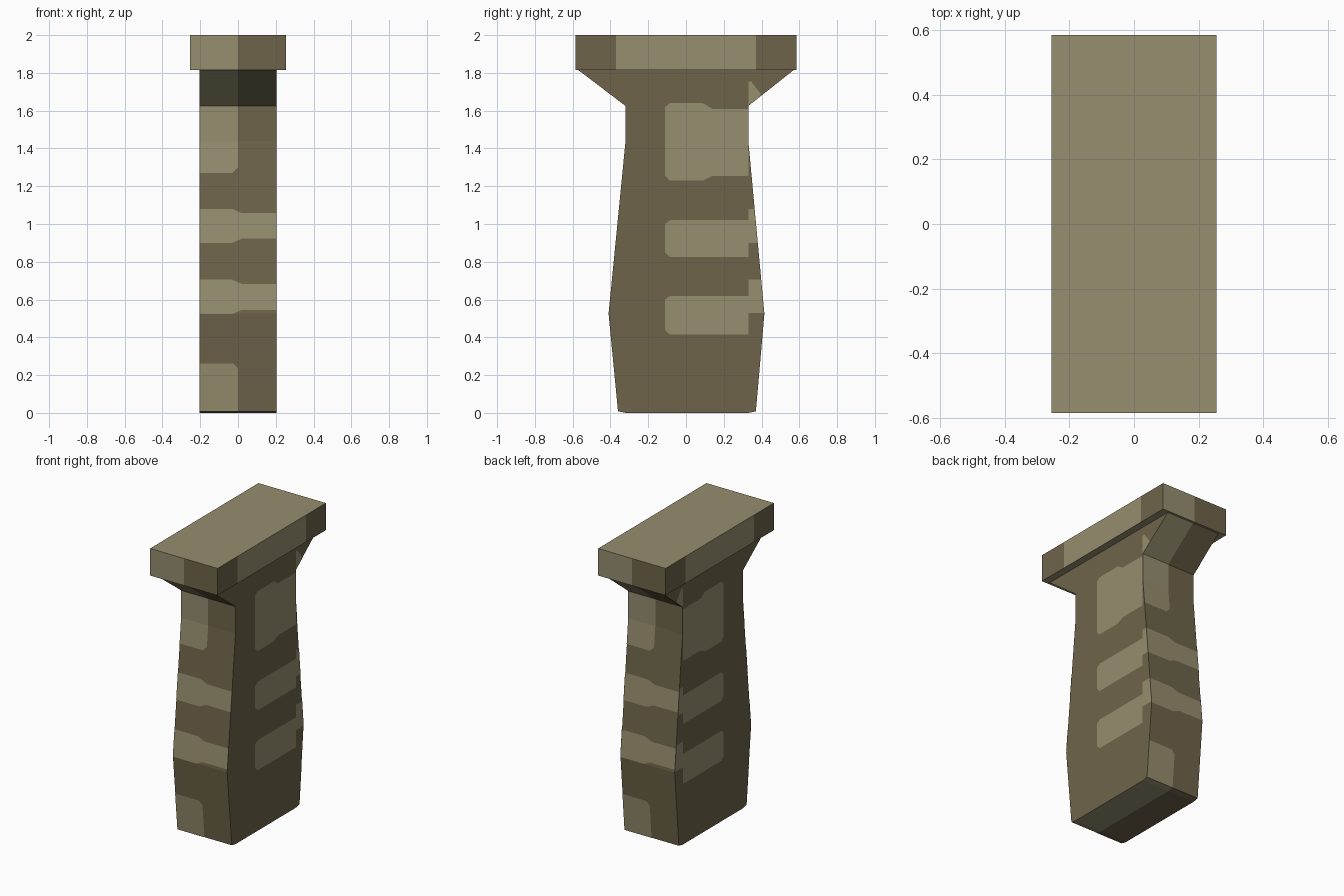
import bpy, bmesh
from mathutils import Vector

if "Cube" in bpy.data.objects:
    bpy.data.objects.remove(bpy.data.objects["Cube"])


def srgb(r, g, b):
    f = lambda c: c / 12.92 if c <= 0.04045 else ((c + 0.055) / 1.055) ** 2.4
    return (f(r / 255), f(g / 255), f(b / 255), 1)


def material(name, col):
    m = bpy.data.materials.new(name)
    m.diffuse_color = col
    m.use_nodes = True
    m.node_tree.nodes["Principled BSDF"].inputs["Base Color"].default_value = m.diffuse_color
    return m


DARK = material("dark olive", srgb(110, 100, 74))
LIGHT = material("light olive", srgb(150, 142, 111))

W = 0.205      # half width of the grip
EPS = 0.002    # height of the camouflage patches above the surface
# edge distance from the middle by height: (z, y)
FRONT = [(0.008, 0.36), (0.525, 0.41), (1.44, 0.32), (1.625, 0.32), (1.815, 0.57)]
BACK = [(0.008, 0.37), (0.525, 0.415), (1.44, 0.33), (1.625, 0.33), (1.815, 0.57)]


def edge(prof, z):
    z = min(max(z, prof[0][0]), prof[-1][0])
    for (z0, y0), (z1, y1) in zip(prof, prof[1:]):
        if z <= z1:
            return y0 + (y1 - y0) * (z - z0) / (z1 - z0)


def finish(bm, name, *mats):
    me = bpy.data.meshes.new(name)
    bm.to_mesh(me)
    bm.free()
    for m in mats:
        me.materials.append(m)
    ob = bpy.data.objects.new(name, me)
    bpy.context.collection.objects.link(ob)
    return ob


def split(bm, co, no):
    bmesh.ops.bisect_plane(bm, geom=bm.verts[:] + bm.edges[:] + bm.faces[:],
                           plane_co=co, plane_no=no)


def end_is_light(f):
    # the light half is on the left of each end as seen from outside
    return f.calc_center_median().x * f.normal.y > 0


# Grip body: side profile extruded across x
outline = [(-0.32, 0)] + [(-y, z) for z, y in FRONT] + [(-0.57, 1.85), (0.57, 1.85)]
outline += [(y, z) for z, y in reversed(BACK)] + [(0.33, 0)]
bm = bmesh.new()
face = bm.faces.new([bm.verts.new((-W, y, z)) for y, z in outline])
ext = bmesh.ops.extrude_face_region(bm, geom=[face])
bmesh.ops.translate(bm, vec=(2 * W, 0, 0),
                    verts=[v for v in ext["geom"] if isinstance(v, bmesh.types.BMVert)])
bmesh.ops.recalc_face_normals(bm, faces=bm.faces)
split(bm, (0, 0, 0), (1, 0, 0))
bm.normal_update()
for f in bm.faces:
    c = f.calc_center_median()
    if f.normal.z < -0.9:
        f.material_index = int(c.x > 0)
    elif 1.64 < c.z < 1.8 and f.normal.z < -0.5:
        f.material_index = int(end_is_light(f))
finish(bm, "grip_body", DARK, LIGHT)

# Mounting plate on top
bm = bmesh.new()
bmesh.ops.create_cube(bm, size=1)
for v in bm.verts:
    v.co = (v.co.x * 0.51, v.co.y * 1.17, 1.9075 + v.co.z * 0.185)
split(bm, (0, 0, 0), (1, 0, 0))
for y in (-0.37, 0.37):
    split(bm, (0, y, 0), (0, 1, 0))
bm.normal_update()
for f in bm.faces:
    if abs(f.normal.z) > 0.5:
        light = True
    elif abs(f.normal.x) > 0.5:
        light = abs(f.calc_center_median().y) < 0.37
    else:
        light = end_is_light(f)
    f.material_index = int(light)
finish(bm, "mounting_plate", DARK, LIGHT)


def patch(name, points, place, outward):
    """Thin painted patch: flat (u, z) outline laid onto the grip by place(u, z)."""
    bm = bmesh.new()
    bm.faces.new([bm.verts.new((u, 0, z)) for u, z in points])
    for z in (0.525, 1.44):
        split(bm, (0, 0, z), (0, 0, 1))
    for v in bm.verts:
        v.co = place(v.co.x, v.co.z)
    bm.normal_update()
    for f in bm.faces:
        if f.normal.dot(Vector(outward)) < 0:
            f.normal_flip()
    finish(bm, name, LIGHT)


def band(lo, hi):
    return [(-W, lo), (-0.03, lo), (0.02, lo + 0.022), (W, lo + 0.022),
            (W, hi - 0.022), (0.02, hi - 0.022), (-0.03, hi), (-W, hi)]


# Camouflage on the two narrow ends
END_SHAPES = {
    "upper": [(-W, 1.27), (-0.03, 1.27), (0, 1.3), (0, 1.625), (-W, 1.625)],
    "middle": band(0.9, 1.08),
    "lower": band(0.523, 0.705),
    "bottom": [(-W, 0.008), (0, 0.008), (0, 0.235), (-0.025, 0.262), (-W, 0.262)],
}
for end, prof, s in (("front", FRONT, 1), ("back", BACK, -1)):
    for key, pts in END_SHAPES.items():
        patch(f"{end}_patch_{key}", pts,
              lambda u, z: (s * u, -s * (edge(prof, z) + EPS), z), (0, -s, 0))


def block(lo, hi):
    return [(-0.11, lo + 0.025), (-0.085, lo), (0.33, lo), (0.33, hi),
            (-0.085, hi), (-0.11, hi - 0.02)]


def sliver(lo, hi):
    return [(0.33, lo), (edge(BACK, lo), lo), (edge(BACK, hi), hi), (0.33, hi)]


# Camouflage on the two broad sides
SIDE_SHAPES = {
    "upper": [(-0.11, 1.255), (-0.085, 1.23), (0.09, 1.23), (0.14, 1.255), (0.33, 1.255),
              (0.33, 1.61), (0.14, 1.61), (0.09, 1.64), (-0.085, 1.64), (-0.11, 1.62)],
    "middle": block(0.825, 1.02),
    "lower": block(0.415, 0.62),
    "flare": [(0.33, 1.627), (0.395, 1.677), (0.395, 1.69), (0.345, 1.755), (0.33, 1.755)],
    "edge_middle": sliver(0.9, 1.08),
    "edge_lower": sliver(0.53, 0.705),
}
for side, s in (("right", 1), ("left", -1)):
    for key, pts in SIDE_SHAPES.items():
        patch(f"{side}_patch_{key}", pts, lambda u, z: (s * (W + EPS), u, z), (s, 0, 0))
